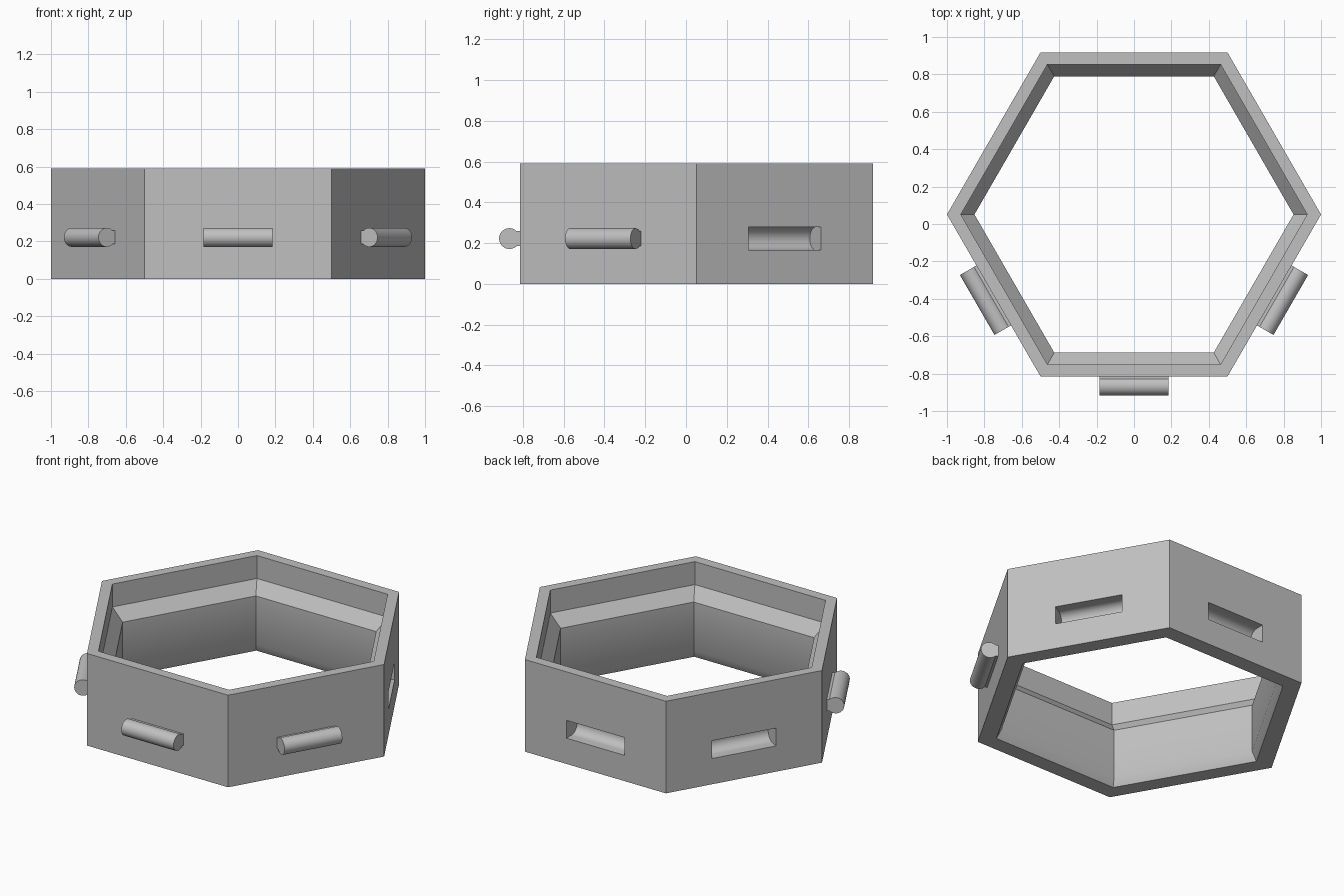
import bpy, bmesh
from math import radians, cos, sin, pi
from mathutils import Vector

if "Cube" in bpy.data.objects:
    bpy.data.objects.remove(bpy.data.objects["Cube"], do_unlink=True)

CENTRE_Y = 0.051
APOTHEM = cos(pi / 6)
HEIGHT = 0.59
PEG_Z = 0.222

grey = bpy.data.materials.new("plain grey")
grey.use_nodes = True
colour = (0.53, 0.53, 0.53, 1)
grey.diffuse_color = colour
grey.node_tree.nodes["Principled BSDF"].inputs["Base Color"].default_value = colour


def make_object(name, bm):
    bmesh.ops.recalc_face_normals(bm, faces=bm.faces)
    mesh = bpy.data.meshes.new(name)
    bm.to_mesh(mesh)
    bm.free()
    mesh.materials.append(grey)
    obj = bpy.data.objects.new(name, mesh)
    bpy.context.collection.objects.link(obj)
    return obj


def smooth(obj):
    bpy.ops.object.select_all(action='DESELECT')
    obj.select_set(True)
    bpy.context.view_layer.objects.active = obj
    bpy.ops.object.shade_smooth_by_angle(angle=radians(30))


def arc(u, radius, start, end, steps=28):
    angles = [radians(start + (end - start) * i / steps) for i in range(steps + 1)]
    return [(u + radius * cos(a), radius * sin(a)) for a in angles]


def add_prism(bm, outline, half_length, facing):
    """Extrude an (outward, up) outline along the wall that faces the given angle."""
    a = radians(facing)
    out, along = Vector((cos(a), sin(a), 0)), Vector((-sin(a), cos(a), 0))
    base = Vector((0, CENTRE_Y, PEG_Z))
    ends = [[bm.verts.new(base + out * u + along * s + Vector((0, 0, z)))
             for u, z in outline] for s in (-half_length, half_length)]
    for end in ends:
        bm.faces.new(end)
    n = len(outline)
    for i in range(n):
        j = (i + 1) % n
        bm.faces.new((ends[0][i], ends[0][j], ends[1][j], ends[1][i]))


# Hexagonal ring with an upper step inside and a chamfered lower lip
profile = [(1, 0), (1, HEIGHT), (0.926, HEIGHT), (0.926, 0.443),
           (0.853, 0.365), (0.853, 0.055), (0.885, 0)]
bm = bmesh.new()
loops = [[bm.verts.new((r * cos(k * pi / 3), CENTRE_Y + r * sin(k * pi / 3), z))
          for k in range(6)] for r, z in profile]
for i, lower in enumerate(loops):
    upper = loops[(i + 1) % len(loops)]
    for k in range(6):
        m = (k + 1) % 6
        bm.faces.new((lower[k], lower[m], upper[m], upper[k]))
ring = make_object("hexagonal_ring", bm)

# Rounded sockets cut into the three back walls
r = 0.057
socket = arc(APOTHEM - 0.051, r, 90, 270) + [(APOTHEM + 0.03, -r), (APOTHEM + 0.03, r)]
bm = bmesh.new()
for facing in (30, 90, 150):
    add_prism(bm, socket, 0.205, facing)
cutter = make_object("socket_cutter", bm)
cutter.hide_render = True
cut = ring.modifiers.new("sockets", 'BOOLEAN')
cut.operation = 'DIFFERENCE'
cut.solver = 'EXACT'
cut.object = cutter
bpy.context.view_layer.update()
bpy.context.view_layer.objects.active = ring
bpy.ops.object.modifier_apply(modifier=cut.name)
bpy.data.objects.remove(cutter, do_unlink=True)
smooth(ring)

# Round pegs on short necks on the three front walls
r = 0.051
neck = r * sin(pi / 4)
peg = arc(APOTHEM + r, r, -135, 135) + [(APOTHEM - 0.005, neck), (APOTHEM - 0.005, -neck)]
for name, facing in (("right_peg", -150), ("front_peg", -90), ("left_peg", -30)):
    bm = bmesh.new()
    add_prism(bm, peg, 0.185, facing)
    smooth(make_object(name, bm))
